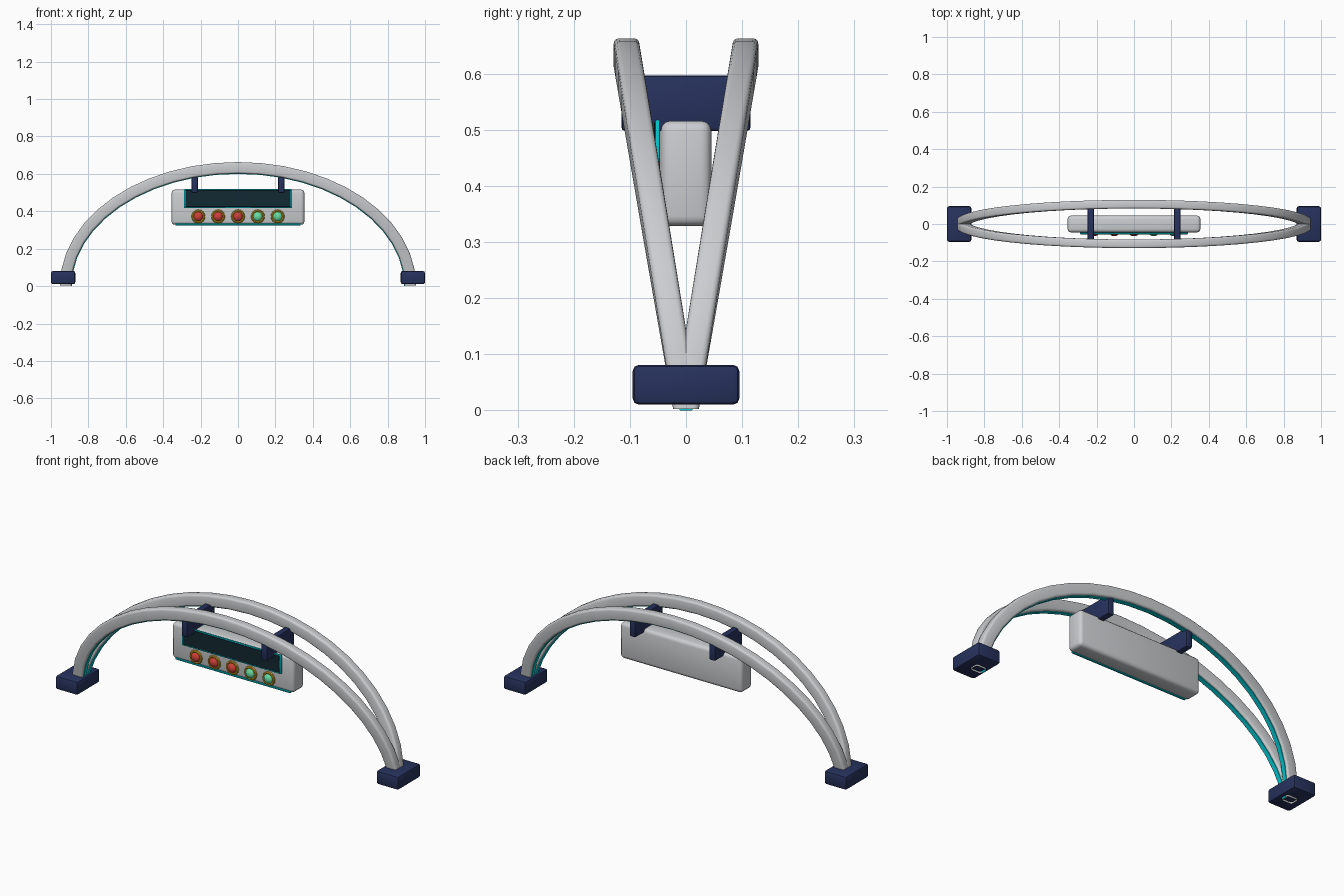
import bpy, bmesh, math
from mathutils import Vector

if "Cube" in bpy.data.objects:
    bpy.data.objects.remove(bpy.data.objects["Cube"])


def mat(name, r, g, b):
    m = bpy.data.materials.new(name)
    m.diffuse_color = (r, g, b, 1)
    m.use_nodes = True
    m.node_tree.nodes["Principled BSDF"].inputs["Base Color"].default_value = m.diffuse_color
    return m


GREY = mat("light grey", 0.60, 0.61, 0.63)
NAVY = mat("navy", 0.020, 0.032, 0.11)
CYAN = mat("cyan glow", 0.0, 0.60, 0.66)
DARK = mat("dark screen", 0.006, 0.022, 0.032)
RED = mat("red lamp", 0.62, 0.05, 0.04)
GREEN = mat("green lamp", 0.14, 0.72, 0.36)
GOLD = mat("gold", 0.62, 0.36, 0.02)


def finish(name, bm, material):
    bmesh.ops.recalc_face_normals(bm, faces=bm.faces)
    me = bpy.data.meshes.new(name)
    bm.to_mesh(me)
    bm.free()
    me.materials.append(material)
    ob = bpy.data.objects.new(name, me)
    bpy.context.collection.objects.link(ob)
    bpy.ops.object.select_all(action='DESELECT')
    ob.select_set(True)
    bpy.context.view_layer.objects.active = ob
    bpy.ops.object.shade_smooth_by_angle(angle=math.radians(35))
    return ob


def box(name, lo, hi, material, bevel=0.0, segments=2):
    bm = bmesh.new()
    bmesh.ops.create_cube(bm, size=1)
    for v in bm.verts:
        v.co = Vector([(a + b) / 2 + c * (b - a) for a, b, c in zip(lo, hi, v.co)])
    if bevel:
        bmesh.ops.bevel(bm, geom=bm.edges[:], offset=bevel, segments=segments,
                        profile=0.5, affect='EDGES')
    return finish(name, bm, material)


def arch(name, side, profile, material, cap, z_end=0.0, steps=24):
    """Sweep a (outward, sideways) profile along a leaning half ellipse."""
    bm = bmesh.new()
    rings = []
    for i in range(steps + 1):
        t = math.pi * i / steps
        c, s = math.cos(t), math.sin(t)
        p = Vector((0.922 * c, side * 0.106 * s, z_end + (0.633 - z_end) * s))
        n = Vector((0.633 * c, 0, 0.922 * s)).normalized()
        rings.append([bm.verts.new(p + n * u + Vector((0, v, 0))) for u, v in profile])
    k = len(profile)
    for a, b in zip(rings, rings[1:]):
        for j in range(k):
            bm.faces.new((a[j], a[(j + 1) % k], b[(j + 1) % k], b[j]))
    if cap:
        bm.faces.new(rings[0])
        bm.faces.new(rings[-1])
    return finish(name, bm, material)


def rounded(hu, hv, r, n=3):
    pts = []
    for q, (su, sv) in enumerate(((1, 1), (-1, 1), (-1, -1), (1, -1))):
        for i in range(n + 1):
            a = math.pi / 2 * (q + i / n)
            pts.append((su * (hu - r) + r * math.cos(a), sv * (hv - r) + r * math.sin(a)))
    return pts


# Twin arches with glowing strips along the underside
for side, label in ((-1, "front"), (1, "back")):
    arch(label + "_arch", side, rounded(0.030, 0.023, 0.010), GREY, False, 0.002)
    strip = [(-0.028, -0.011), (-0.028, 0.011), (-0.033, 0.011), (-0.033, -0.011)]
    arch(label + "_arch_strip", side, strip, CYAN, True)

# Feet and hanger brackets
for s, label in ((-1, "left"), (1, "right")):
    x = s * 0.935
    box(label + "_foot", (x - 0.065, -0.095, 0.01), (x + 0.065, 0.095, 0.081), NAVY, 0.011)
    x = s * 0.232
    box(label + "_bracket", (x - 0.017, -0.115, 0.498), (x + 0.017, 0.115, 0.597), NAVY, 0.006)

# Display housing with glowing lower edge
box("housing", (-0.355, -0.045, 0.328), (0.355, 0.045, 0.516), GREY, 0.018, 3)
box("housing_strip", (-0.335, -0.044, 0.325), (0.335, -0.032, 0.335), CYAN, 0.002, 1)

# Screen and its glowing frame
box("screen_frame", (-0.289, -0.055, 0.417), (0.289, -0.046, 0.518), CYAN, 0.003)
box("screen", (-0.281, -0.057, 0.424), (0.281, -0.050, 0.513), DARK, 0.001, 1)


def ring(name, x, z):
    # Torus bezel built around the y axis
    bm = bmesh.new()
    n, k = 16, 8
    vs = [[bm.verts.new((x + (0.030 + 0.007 * math.cos(b)) * math.cos(a),
                         -0.046 + 0.007 * math.sin(b),
                         z + (0.030 + 0.007 * math.cos(b)) * math.sin(a)))
           for b in (2 * math.pi * j / k for j in range(k))]
          for a in (2 * math.pi * i / n for i in range(n))]
    for i in range(n):
        for j in range(k):
            bm.faces.new((vs[i][j], vs[i - 1][j], vs[i - 1][j - 1], vs[i][j - 1]))
    return finish(name, bm, GOLD)


# Row of indicator lamps
for i in range(5):
    x, z = -0.212 + 0.106 * i, 0.372
    ring("lamp_bezel_%d" % (i + 1), x, z)
    bm = bmesh.new()
    bmesh.ops.create_uvsphere(bm, u_segments=16, v_segments=10, radius=0.026)
    for v in bm.verts:
        v.co = Vector((x + v.co.x, -0.046 + v.co.y * 0.75, z + v.co.z))
    finish("lamp_%d" % (i + 1), bm, RED if i < 3 else GREEN)
